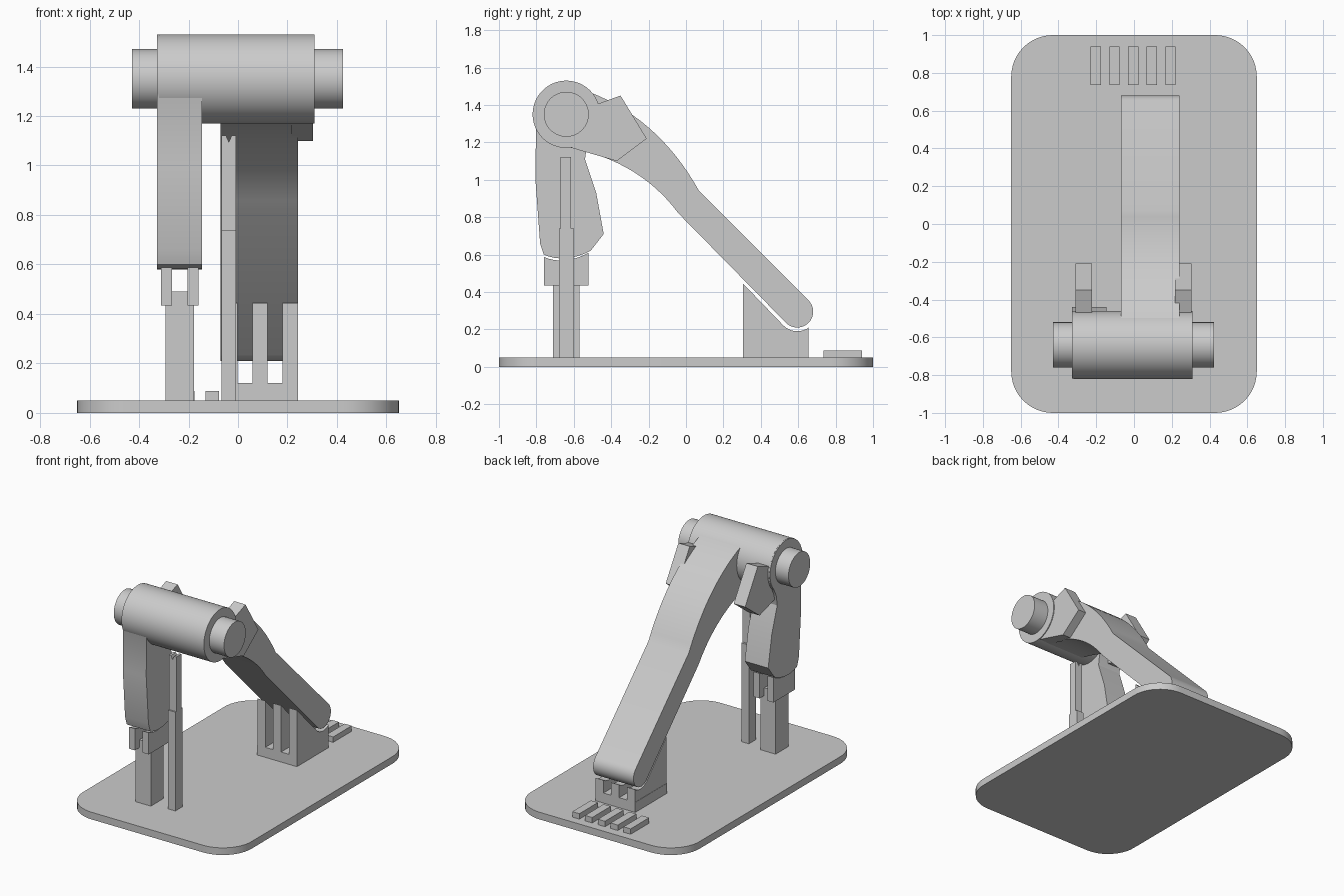
import bpy, bmesh, math
from mathutils import Vector

if "Cube" in bpy.data.objects:
    bpy.data.objects.remove(bpy.data.objects["Cube"], do_unlink=True)

grey = bpy.data.materials.new("plain grey")
grey.use_nodes = True
grey.diffuse_color = (0.6, 0.6, 0.6, 1)
grey.node_tree.nodes["Principled BSDF"].inputs["Base Color"].default_value = (0.6, 0.6, 0.6, 1)

AXLE_Y, AXLE_Z = -0.64, 1.35


def extrude(name, points, direction, smooth=True):
    """Solid made by sweeping a closed outline along a direction."""
    mesh = bpy.data.meshes.new(name)
    bm = bmesh.new()
    face = bm.faces.new([bm.verts.new(p) for p in points])
    swept = bmesh.ops.extrude_face_region(bm, geom=[face])
    moved = [g for g in swept["geom"] if isinstance(g, bmesh.types.BMVert)]
    bmesh.ops.translate(bm, verts=moved, vec=Vector(direction))
    bmesh.ops.recalc_face_normals(bm, faces=bm.faces)
    bm.to_mesh(mesh)
    bm.free()
    mesh.materials.append(grey)
    obj = bpy.data.objects.new(name, mesh)
    bpy.context.collection.objects.link(obj)
    if smooth:
        bpy.ops.object.select_all(action="DESELECT")
        obj.select_set(True)
        bpy.context.view_layer.objects.active = obj
        bpy.ops.object.shade_smooth_by_angle(angle=math.radians(25))
    return obj


def side(name, x0, x1, outline, smooth=True):
    """Part with a (y, z) outline spanning x0 to x1."""
    return extrude(name, [(x0, y, z) for y, z in outline], (x1 - x0, 0, 0), smooth)


def box(name, x0, x1, y0, y1, z0, z1):
    return side(name, x0, x1, [(y0, z0), (y1, z0), (y1, z1), (y0, z1)], False)


def arc(cx, cy, r, start, end, steps=12):
    angles = [math.radians(start + (end - start) * i / steps) for i in range(steps + 1)]
    return [(cx + r * math.cos(a), cy + r * math.sin(a)) for a in angles]


def bezier(a, b, c, steps=14):
    a, b, c = Vector(a), Vector(b), Vector(c)
    ts = [i / steps for i in range(steps + 1)]
    return [tuple(a * (1 - t) ** 2 + b * 2 * t * (1 - t) + c * t * t) for t in ts]


# Base plate with rounded corners
corners = []
for sx, sy, start in ((1, 1, 0), (-1, 1, 90), (-1, -1, 180), (1, -1, 270)):
    corners += arc(sx * 0.43, sy * 0.78, 0.22, start, start + 90)
extrude("base_plate", [(x, y, 0) for x, y in corners], (0, 0, 0.05))

# Horizontal barrel and the shaft through it
side("barrel", -0.32, 0.31, arc(AXLE_Y, AXLE_Z, 0.18, 0, 354.375, 63))
side("shaft", -0.428, 0.424, arc(AXLE_Y, AXLE_Z, 0.12, 0, 354.375, 63))

# Long curved arm reaching back to the rear stand
arm = bezier((-0.47, 1.45), (-0.13, 1.30), (0.07, 0.94))
arm += arc(0.595, 0.295, 0.085, 45, -135, 20)
arm += bezier((-0.04, 0.82), (-0.24, 1.09), (-0.60, 1.168))
arm += [(-0.70, 1.19), (-0.66, 1.46), (-0.56, 1.485)]
side("curved_arm", -0.07, 0.242, arm)

# Angular lugs at both ends of the barrel
lug = [(-0.61, 1.17), (-0.37, 1.10), (-0.21, 1.22), (-0.35, 1.45), (-0.46, 1.41), (-0.60, 1.36)]
for name, x in (("right_lug", -0.31), ("left_lug", 0.216)):
    side(name, x, x + 0.088, lug, False)

# Short hanging leg wrapped round the barrel
leg = arc(AXLE_Y, AXLE_Z, 0.179, -40, 205, 40)
leg += [(-0.805, 1.0), (-0.78, 0.66)]
leg += bezier((-0.76, 0.60), (-0.65, 0.55), (-0.51, 0.62), 8)
leg += [(-0.44, 0.71), (-0.48, 0.93), (-0.54, 1.11), (-0.53, 1.18)]
side("hanging_leg", -0.327, -0.146, leg)

# Post with two cradle prongs below the leg
box("front_post", -0.294, -0.177, -0.71, -0.57, 0.04, 0.49)
prong = [(-0.76, 0.435), (-0.52, 0.435)] + bezier((-0.52, 0.61), (-0.65, 0.54), (-0.76, 0.587), 8)
for name, x in (("right_cradle_prong", -0.312), ("left_cradle_prong", -0.205)):
    side(name, x, x + 0.046, prong)

# Slender pillar with a notched top
box("pillar_lower", -0.066, -0.008, -0.68, -0.60, 0.04, 0.74)
notched = [(-0.066, 0.74), (-0.008, 0.74), (-0.008, 1.122), (-0.025, 1.122),
           (-0.037, 1.095), (-0.049, 1.122), (-0.066, 1.122)]
extrude("pillar_upper", [(x, -0.67, z) for x, z in notched], (0, 0.055, 0), False)

# Rear stand: low block carrying three shaped ribs
box("rear_stand_floor", -0.066, 0.242, 0.305, 0.655, 0.04, 0.12)
rib = [(0.655, 0.04), (0.655, 0.21)] + arc(0.595, 0.295, 0.105, -62, -135, 8)
rib += [(0.305, 0.445), (0.305, 0.04)]
for i in range(3):
    x = -0.064 + 0.122 * i
    side("rear_stand_rib_%d" % (i + 1), x, x + 0.062, rib)

# Row of low bars behind the stand
for i in range(5):
    x = -0.23 + 0.099 * i
    box("rear_bar_%d" % (i + 1), x, x + 0.055, 0.735, 0.94, 0.04, 0.088)
